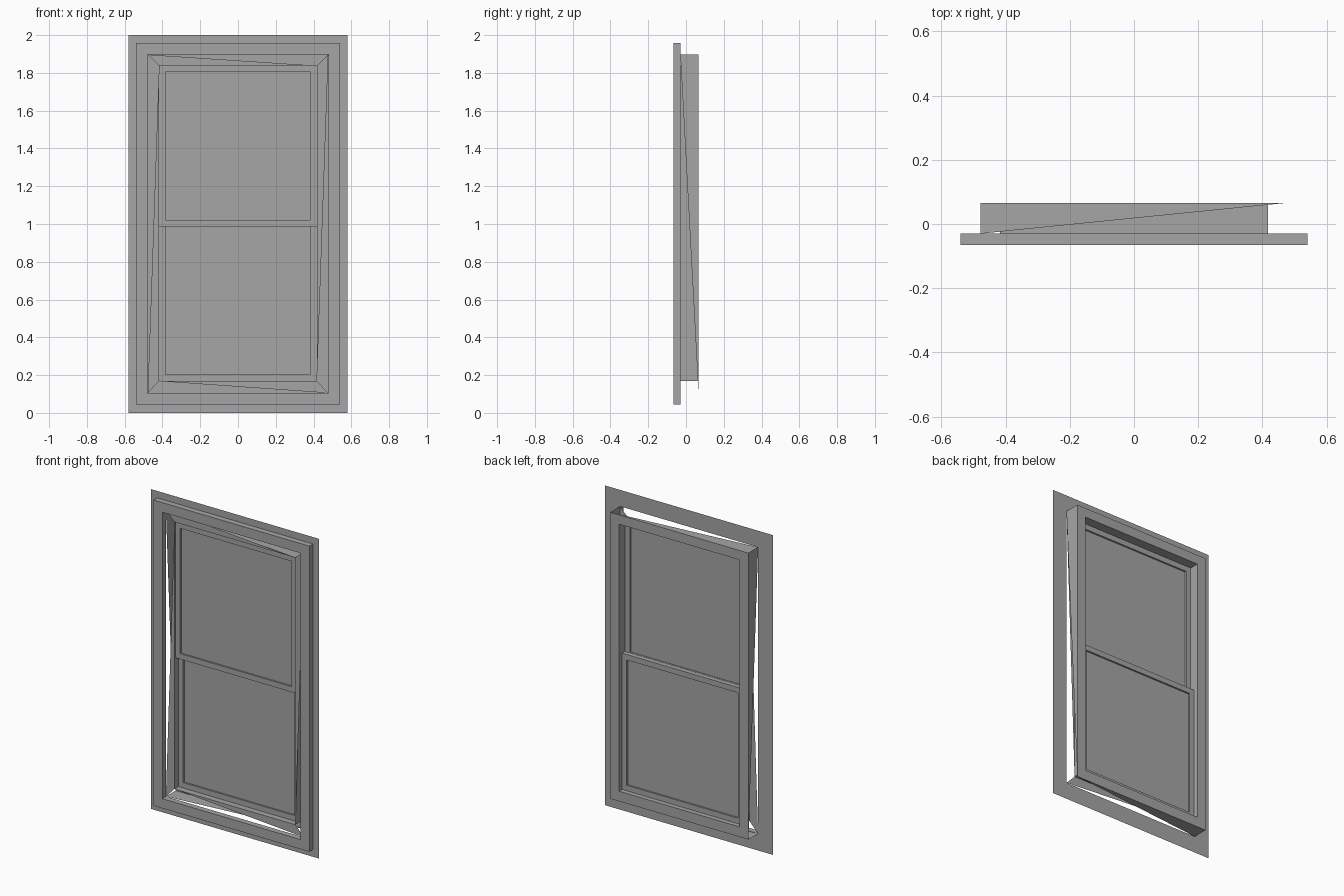
import bpy
import bmesh

cube = bpy.data.objects.get("Cube")
if cube:
    bpy.data.objects.remove(cube, do_unlink=True)

grey = bpy.data.materials.new("plain grey")
grey.use_nodes = True
COLOUR = (0.38, 0.38, 0.38, 1)
grey.diffuse_color = COLOUR
grey.node_tree.nodes["Principled BSDF"].inputs["Base Color"].default_value = COLOUR

# Rectangles: half width, bottom, top
FLANGE = (0.58, 0.0, 2.0)
TRIM = (0.54, 0.045, 1.957)
JAMB = (0.478, 0.105, 1.897)
REVEAL = (0.418, 0.168, 1.838)

# Depths, front to back
FRONT, WALL, BACK = -0.066, -0.03, 0.066


def loop(rect, y):
    """Corners: bottom right, bottom left, top left, top right (model's own sides)."""
    w, low, high = rect
    return [(-w, y, low), (w, y, low), (w, y, high), (-w, y, high)]


def make(name, faces):
    """Make an object from a list of faces, each a list of points."""
    bm = bmesh.new()
    for points in faces:
        bm.faces.new([bm.verts.new(p) for p in points])
    bmesh.ops.remove_doubles(bm, verts=bm.verts, dist=0.0001)
    mesh = bpy.data.meshes.new(name)
    bm.to_mesh(mesh)
    bm.free()
    mesh.materials.append(grey)
    obj = bpy.data.objects.new(name, mesh)
    bpy.context.collection.objects.link(obj)
    return obj


def strip(a, b):
    """Four quads joining two rectangular loops."""
    return [[a[i], a[(i + 1) % 4], b[(i + 1) % 4], b[i]] for i in range(4)]


def sweep(*loops):
    """Join a run of loops one after the other."""
    return [f for a, b in zip(loops, loops[1:]) for f in strip(a, b)]


# Thin flange against the wall, and the raised trim on it
make("wall_flange", sweep(loop(FLANGE, WALL), loop(JAMB, WALL)))
make("front_trim", sweep(loop(TRIM, WALL), loop(TRIM, FRONT),
                         loop(JAMB, FRONT), loop(JAMB, WALL)))

# Back casing and the reveal that holds the sashes
make("casing", sweep(loop(REVEAL, WALL), loop(REVEAL, BACK), loop(JAMB, BACK)))

# Open front lip: one long triangle on each side
outer, inner = loop(JAMB, WALL), loop(REVEAL, WALL)
make("front_lip", [[outer[(i + 1) % 4], inner[i], inner[(i + 1) % 4]][::-1]
                   for i in range(4)])

# Half-open outer jamb: each side tapers away to nothing
w, low, high = JAMB
sides = [[(x, WALL, high), (x, BACK, high), (x, BACK, low)] for x in (-w, w)]
ends = [[(-w, WALL, z), (-w, BACK, z), (w, BACK, z)] for z in (low, high)]
sides[0].reverse()
ends[1].reverse()
make("outer_jamb", sides + ends)


def sash(name, low, high, front, back):
    """A sash frame with its pane set between the two faces."""
    rect = (REVEAL[0], low, high)
    hole = (REVEAL[0] - 0.033, low + 0.034, high - 0.034)
    make(name + "_sash", sweep(loop(rect, front), loop(hole, front), loop(hole, back),
                               loop(rect, back), loop(rect, front)))
    middle = (front + back) / 2
    panes = [loop(hole, middle - 0.003), loop(hole, middle + 0.003)[::-1]]
    make(name + "_pane", panes)


sash("upper", 0.986, REVEAL[2], -0.022, 0.006)
sash("lower", REVEAL[1], 1.02, 0.008, 0.036)
